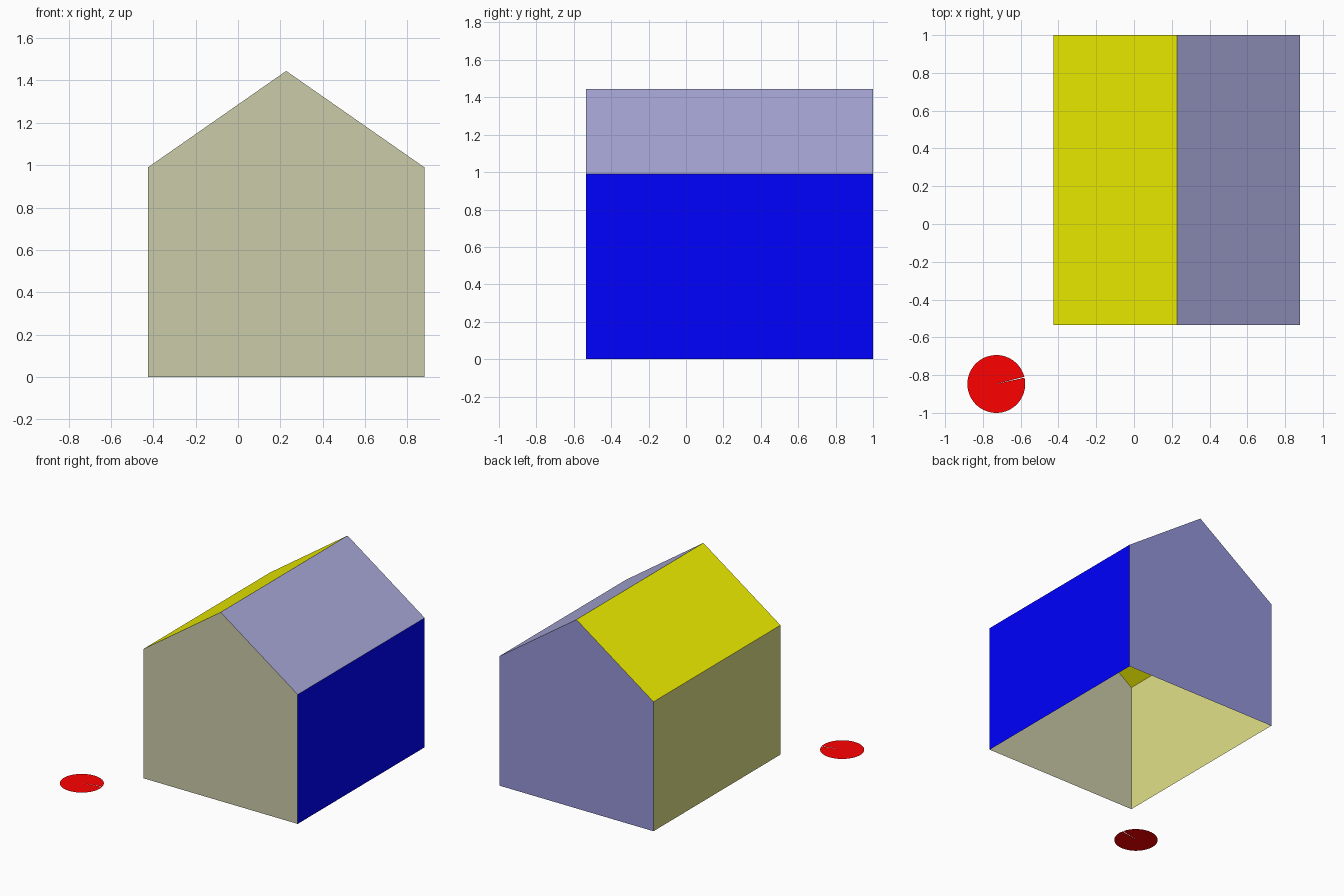
import bpy
from math import cos, sin, radians

if "Cube" in bpy.data.objects:
    bpy.data.objects.remove(bpy.data.objects["Cube"])

X0, X1, Y0, Y1 = -0.425, 0.88, -0.535, 1.0
XR, EAVE, RIDGE = (X0 + X1) / 2, 0.99, 1.445


def panel(name, points, colour):
    """One flat, single-sided coloured panel."""
    mesh = bpy.data.meshes.new(name)
    mesh.from_pydata(points, [], [range(len(points))])
    mat = bpy.data.materials.new(name + "_paint")
    mat.diffuse_color = (*colour, 1)
    mat.use_nodes = True
    mat.node_tree.nodes["Principled BSDF"].inputs["Base Color"].default_value = mat.diffuse_color
    mesh.materials.append(mat)
    obj = bpy.data.objects.new(name, mesh)
    bpy.context.collection.objects.link(obj)
    return obj


def strip(name, a, b, colour):
    """Panel sweeping the profile edge a-b (x, z) from front to back."""
    (ax, az), (bx, bz) = a, b
    return panel(name, [(ax, Y0, az), (ax, Y1, az), (bx, Y1, bz), (bx, Y0, bz)], colour)


# Gable profile, counter-clockwise seen from the front
gable = [(X0, 0), (X1, 0), (X1, EAVE), (XR, RIDGE), (X0, EAVE)]
panel("front_wall", [(x, Y0, z) for x, z in gable], (0.6, 0.6, 0.4))
panel("back_wall", [(x, Y1, z) for x, z in reversed(gable)], (0.3, 0.3, 0.7))

# Side walls and roof slopes (the floor is open)
strip("right_wall", gable[1], gable[2], (0, 0, 1))
strip("right_roof", gable[2], gable[3], (0.4, 0.4, 0.7))
strip("left_roof", gable[3], gable[4], (0.9, 0.9, 0))
strip("left_wall", gable[4], gable[0], (0.75, 0.75, 0.25))

# Flat round disc on the ground with a hairline slit
CX, CY, R, N = -0.729, -0.847, 0.153, 72
rim = [radians(14.5 + 358 * i / N) for i in range(N + 1)]
panel("ground_disc", [(CX, CY, 0)] + [(CX + R * cos(a), CY + R * sin(a), 0) for a in rim], (1, 0, 0))
